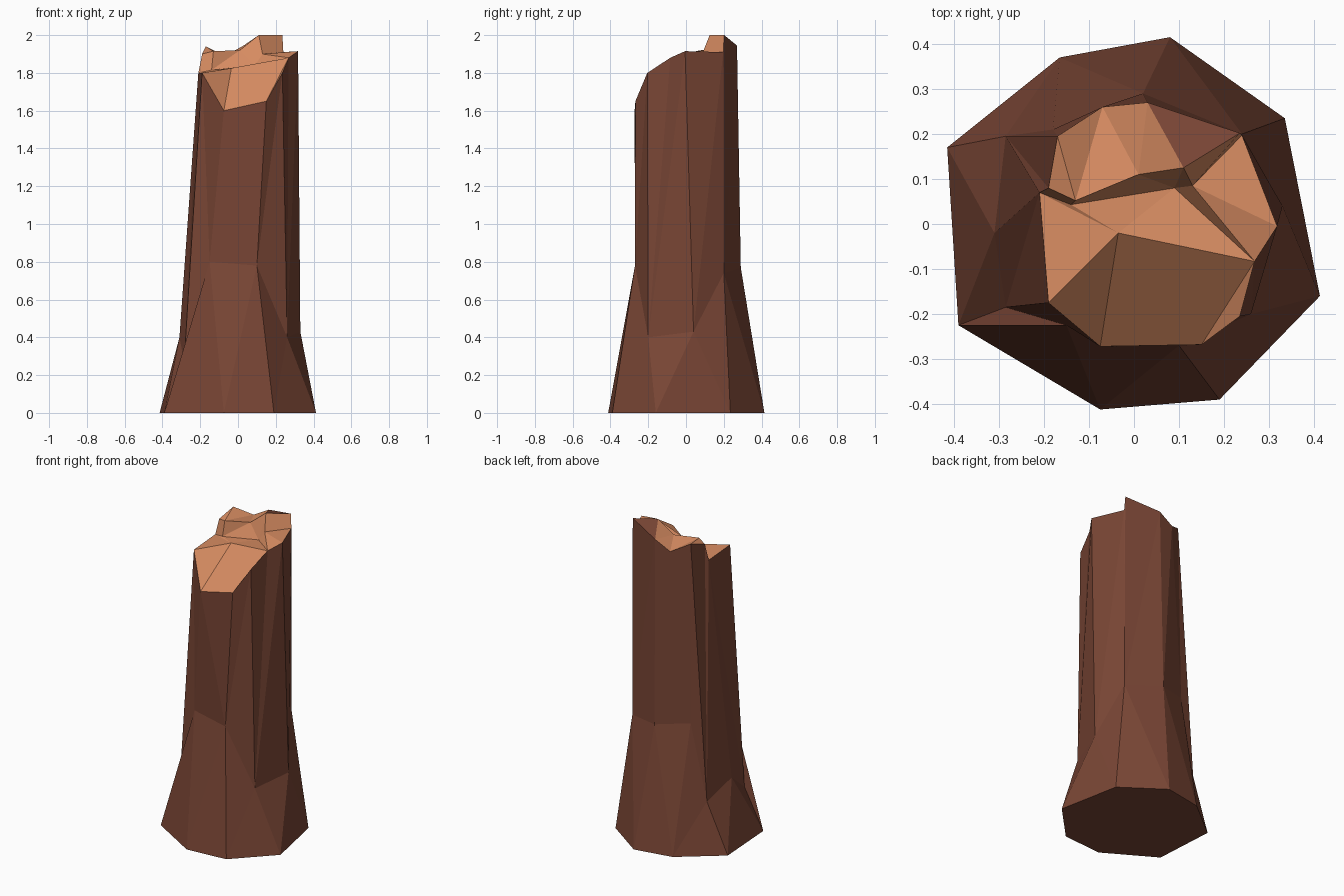
import bpy, bmesh, math

if "Cube" in bpy.data.objects:
    bpy.data.objects.remove(bpy.data.objects["Cube"])


def material(name, color):
    m = bpy.data.materials.new(name)
    m.diffuse_color = (*color, 1)
    m.use_nodes = True
    m.node_tree.nodes["Principled BSDF"].inputs["Base Color"].default_value = m.diffuse_color
    return m


bm = bmesh.new()


def verts(points):
    return [bm.verts.new(p) for p in points]


def angles(ring):
    # counter-clockwise angles from the front left, ever increasing
    out = []
    for v in ring:
        a = math.atan2(v.co.y, v.co.x) % math.tau
        out.append(a if a >= math.radians(200) else a + math.tau)
    return out + [out[0] + math.tau]


def stitch(low, high):
    # triangle band between two rings of different counts, advancing by angle
    la, ha = angles(low), angles(high)
    i = j = 0
    while i < len(low) or j < len(high):
        a, b = low[i % len(low)], high[j % len(high)]
        if j == len(high) or (i < len(low) and la[i + 1] < ha[j + 1]):
            i += 1
            bm.faces.new((a, low[i % len(low)], b))
        else:
            j += 1
            bm.faces.new((a, high[j % len(high)], b))


# Flared foot on the ground
foot = verts((x, y, 0) for x, y in [
    (-.39, -.225), (-.075, -.412), (.19, -.39), (.413, -.16),
    (.335, .235), (.08, .415), (-.165, .37), (-.415, .17)])

# Uneven line where the root flare meets the trunk
flare = verts([
    (-.285, -.185, .27), (-.15, -.225, .80), (.10, -.27, .78), (.26, -.20, .40),
    (.33, .04, .43), (.24, .20, .74), (.02, .29, .77), (-.18, .21, .80),
    (-.285, .195, .32), (-.31, -.02, .40)])

# Broken rim of the bark
r = verts([
    (-.19, -.175, 1.80), (-.075, -.272, 1.60), (.15, -.268, 1.65),
    (.235, -.205, 1.80), (.268, -.083, 1.88), (.318, -.005, 1.915),
    (.24, .197, 1.91), (.235, .202, 2.0), (.03, .27, 1.945), (-.07, .26, 1.89),
    (-.17, .195, 1.94), (-.19, .08, 1.90), (-.21, .07, 1.80)])

# Bark shell
bm.faces.new(foot[::-1])
stitch(foot, flare)
stitch(flare, r)

# Inner points of the break: low step, then high ledge
mid, low_l, low_r, notch, high_l, high_m, peak = verts([
    (-.035, -.02, 1.825), (-.14, .043, 1.815), (.09, .08, 1.84), (.13, .085, 1.90),
    (-.13, .052, 1.915), (.01, .11, 1.92), (.11, .125, 2.0)])
bm.faces.new((peak, r[7], r[8]))

# Exposed wood
for f in [
    # front chop
    (r[0], r[1], mid), (mid, r[1], r[2], r[4]), (r[2], r[3], r[4]),
    # low step
    (r[12], r[0], mid), (r[12], mid, low_l), (mid, low_r, low_l), (mid, r[4], low_r),
    (r[4], notch, low_r), (r[4], r[5], notch), (r[5], r[6], notch),
    # walls of the step
    (r[12], low_l, high_l, r[11]), (low_l, high_m, high_l), (low_l, low_r, high_m),
    (low_r, peak, high_m), (low_r, notch, peak), (notch, r[6], r[7], peak),
    # high ledge
    (r[11], high_l, r[10]), (high_l, r[9], r[10]), (high_l, high_m, r[9]),
    (high_m, r[8], r[9]), (high_m, peak, r[8]),
]:
    bm.faces.new(f).material_index = 1

bmesh.ops.recalc_face_normals(bm, faces=bm.faces)
mesh = bpy.data.meshes.new("broken_tree_trunk")
bm.to_mesh(mesh)
bm.free()
mesh.materials.append(material("bark", (.19, .06, .035)))
mesh.materials.append(material("wood", (.70, .27, .125)))
bpy.context.collection.objects.link(bpy.data.objects.new("broken_tree_trunk", mesh))
